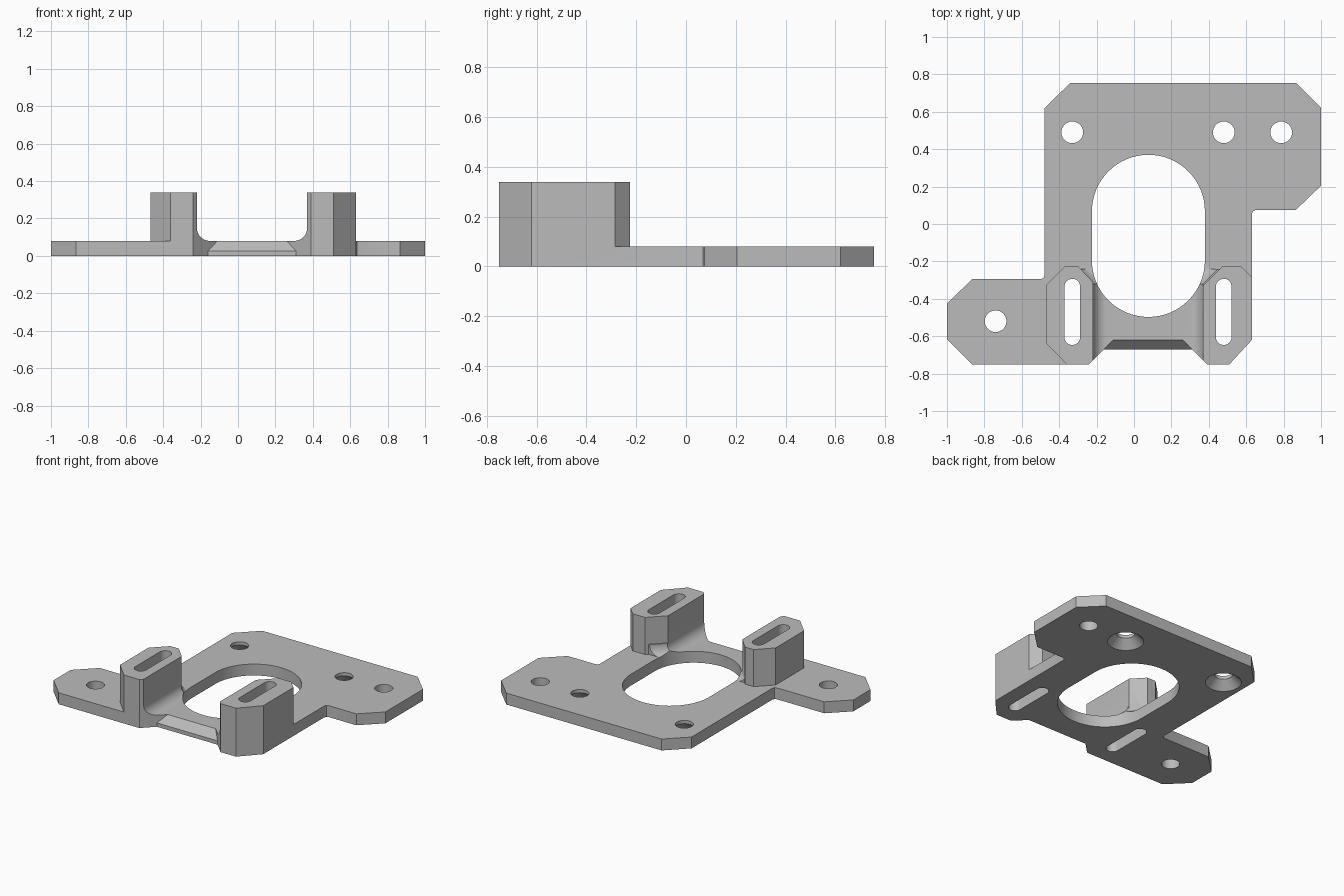
import bpy
import bmesh
from math import sin, cos, pi, radians

cube = bpy.data.objects.get("Cube")
if cube:
    bpy.data.objects.remove(cube, do_unlink=True)

grey = bpy.data.materials.new("plain grey")
grey.use_nodes = True
colour = (0.5, 0.5, 0.5, 1)
grey.diffuse_color = colour
grey.node_tree.nodes["Principled BSDF"].inputs["Base Color"].default_value = colour

MID = 0.075        # centre line of opening and posts
PLATE, TOP = 0.08, 0.34


def loft(name, rings):
    """Closed solid through matching rings of points."""
    bm = bmesh.new()
    rows = [[bm.verts.new(p) for p in ring] for ring in rings]
    n = len(rows[0])
    for a, b in zip(rows, rows[1:]):
        for i in range(n):
            j = (i + 1) % n
            bm.faces.new((a[i], a[j], b[j], b[i]))
    bm.faces.new(rows[0][::-1])
    bm.faces.new(rows[-1])
    bmesh.ops.recalc_face_normals(bm, faces=bm.faces)
    mesh = bpy.data.meshes.new(name)
    bm.to_mesh(mesh)
    bm.free()
    mesh.materials.append(grey)
    obj = bpy.data.objects.new(name, mesh)
    bpy.context.collection.objects.link(obj)
    return obj


def prism(name, outline, z0, z1):
    return loft(name, [[(x, y, z) for x, y in outline] for z in (z0, z1)])


def slot(x, y0, y1, r, steps=16):
    """Outline with round ends; a circle when both centres match."""
    pts = [(x + r * cos(pi * i / steps), y1 + r * sin(pi * i / steps)) for i in range(steps + 1)]
    end = [(2 * x - px, y0 + y1 - py) for px, py in pts]
    return pts + end if y1 > y0 else pts[:-1] + end[:-1]


def combine(target, tool, operation):
    mod = target.modifiers.new(operation, 'BOOLEAN')
    mod.operation, mod.solver, mod.object = operation, 'EXACT', tool
    bpy.context.view_layer.objects.active = target
    bpy.ops.object.modifier_apply(modifier=mod.name)
    bpy.data.objects.remove(tool, do_unlink=True)


# Flat plate with clipped corners and two side ears
bracket = prism("bracket", [
    (-0.865, -0.75), (-1, -0.615), (-1, -0.425), (-0.865, -0.295),
    (-0.5, -0.295), (-0.484, -0.289), (-0.478, -0.273),
    (-0.478, 0.62), (-0.34, 0.755), (0.865, 0.755), (1, 0.62), (1, 0.205),
    (0.865, 0.075), (0.652, 0.075), (0.636, 0.069), (0.63, 0.053),
    (0.63, -0.62), (0.51, -0.75)], 0, PLATE)

# Posts standing on the plate
left_post = [(0.37, -0.75), (0.51, -0.75), (0.63, -0.62), (0.63, -0.285),
             (0.57, -0.225), (0.475, -0.225), (0.37, -0.33)]
right_post = [(-0.22, -0.75), (-0.36, -0.75), (-0.467, -0.64), (-0.467, -0.325),
              (-0.367, -0.225), (-0.3, -0.225), (-0.22, -0.31)]
for name, outline in (("left_post", left_post), ("right_post", right_post)):
    combine(bracket, prism(name, outline, 0.04, TOP), 'UNION')

# Rounded fillets along the inner foot of each post
R = 0.07
arc = [(R - R * cos(a), PLATE + R - R * sin(a)) for a in [pi / 2 * i / 10 for i in range(11)]]
section = [(-0.04, 0.05), (-0.04, PLATE + R)] + arc + [(R, 0.05)]
for side in (-1, 1):
    rings = [[(MID + side * (0.295 - d + shift), y, z) for d, z in section]
             for y, shift in ((-0.74, 0), (-0.32, 0), (-0.24, 0.08))]
    combine(bracket, loft("fillet", rings), 'UNION')

# Front recess with a sloping upper edge and slanted ends
recess = [(-0.8, -0.1), (-0.67, -0.1), (-0.67, 0.027), (-0.62, PLATE), (-0.62, 0.5), (-0.8, 0.5)]
combine(bracket, loft("recess", [[(MID + s * (-0.435 - y), y, z) for y, z in recess]
                                 for s in (-1, 1)]), 'DIFFERENCE')

# Central opening and post slots
openings = [slot(MID + 0.002, -0.195, 0.068, 0.302, 32)]
openings += [slot(x, -0.605, -0.335, 0.042) for x in (-0.33, 0.48)]
# Screw holes
openings += [slot(x, y, y, 0.058) for x, y in ((-0.33, 0.49), (0.48, 0.49), (0.787, 0.49), (-0.74, -0.52))]
for outline in openings:
    combine(bracket, prism("opening", outline, -0.1, 0.5), 'DIFFERENCE')

# Countersinks on the underside
for x in (-0.33, 0.48):
    rings = [[(px, py, z) for px, py in slot(x, 0.49, 0.49, r)]
             for z, r in ((-0.02, 0.135), (0.065, 0.05))]
    combine(bracket, loft("countersink", rings), 'DIFFERENCE')

bpy.ops.object.select_all(action='DESELECT')
bracket.select_set(True)
bpy.context.view_layer.objects.active = bracket
bpy.ops.object.shade_smooth_by_angle(angle=radians(30))
